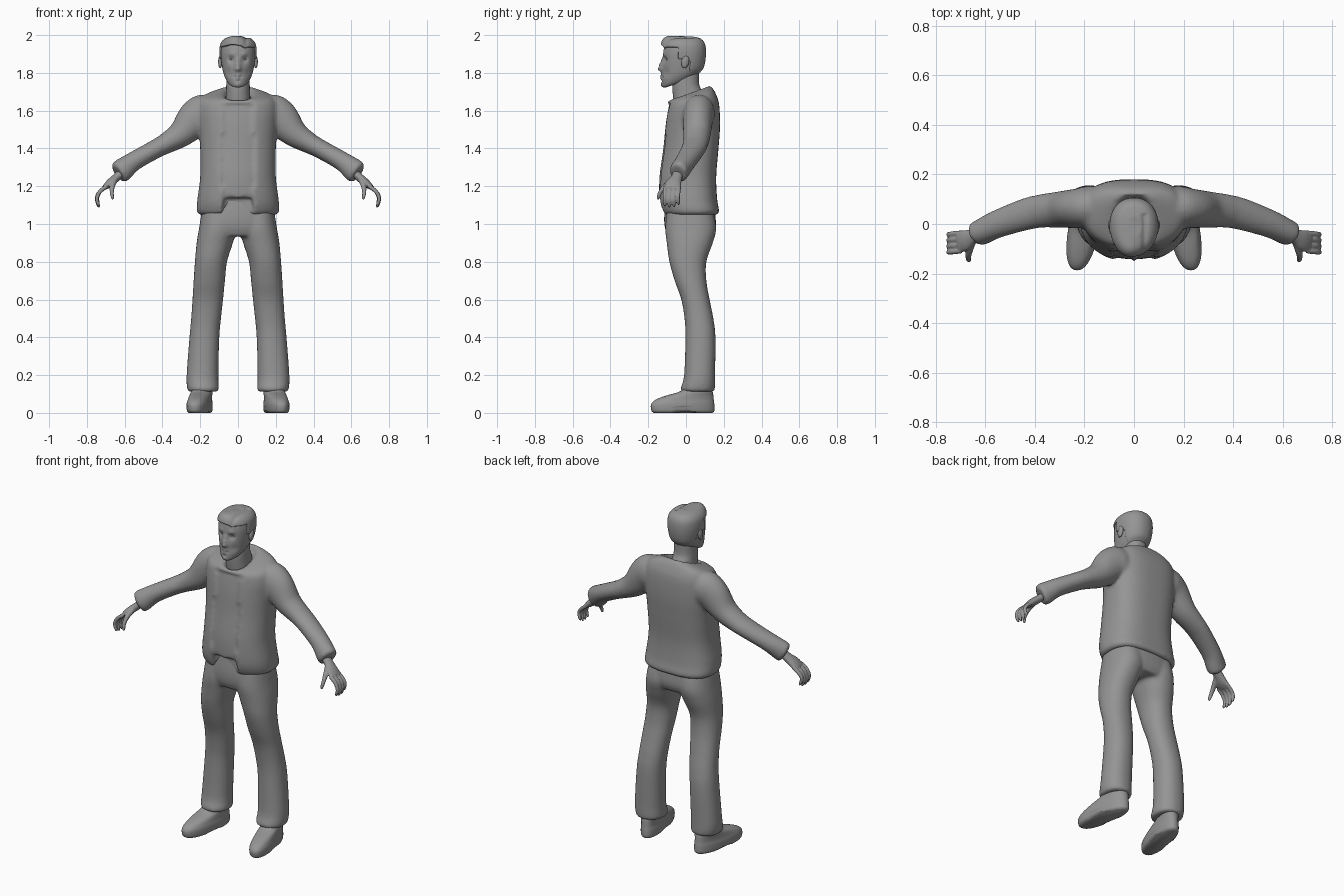
import bpy, bmesh
from math import cos, sin, pi, exp
from mathutils import Vector, Matrix

if "Cube" in bpy.data.objects:
    bpy.data.objects.remove(bpy.data.objects["Cube"])

grey = bpy.data.materials.new("plain grey")
grey.use_nodes = True
grey.diffuse_color = (0.3, 0.3, 0.3, 1)
grey.node_tree.nodes["Principled BSDF"].inputs["Base Color"].default_value = (0.3, 0.3, 0.3, 1)


def spline(keys, steps):
    """Smooth curve through tuples of any length."""
    vecs = [Vector(k) for k in keys]
    out = []
    for i in range(len(vecs) - 1):
        a, b = vecs[max(i - 1, 0)], vecs[i]
        c, d = vecs[i + 1], vecs[min(i + 2, len(vecs) - 1)]
        for s in range(steps):
            t = s / steps
            out.append(b + (c - a) * (t / 2) + (a * 2 - b * 5 + c * 4 - d) * (t * t / 2)
                       + (b * 3 - a - c * 3 + d) * (t ** 3 / 2))
    return out + [vecs[-1]]


def skin(bm, rings):
    """Closed surface through rings of points."""
    rows = [[bm.verts.new(p) for p in ring] for ring in rings]
    n = len(rows[0])
    for low, high in zip(rows, rows[1:]):
        for i in range(n):
            j = (i + 1) % n
            bm.faces.new((low[i], low[j], high[j], high[i]))
    bm.faces.new(rows[0])
    bm.faces.new(rows[-1])
    return [v for row in rows for v in row]


def power(value, p):
    return (1 if value > 0 else -1) * abs(value) ** (2 / p)


def stack(bm, keys, side=1, n=40, front=2.2, back=2.2, steps=6, grow=0):
    """Upright loft; each key is height, tilt, centre x, half width, front y, back y."""
    rings = []
    for z, tilt, x, w, yf, yb in spline(keys, steps):
        mid, half, ring = (yf + yb) / 2, (yb - yf) / 2 + grow, []
        for i in range(n):
            a = 2 * pi * i / n
            p = back if sin(a) > 0 else front
            u, v = power(cos(a), p), power(sin(a), p)
            ring.append((side * (x + (w + grow) * u), mid + half * v, z + tilt * v + grow))
        rings.append(ring)
    return skin(bm, rings)


def sweep(bm, keys, side=1, n=20, steps=5):
    """Loft along a path; each key is x, y, z, radius in height, radius in depth."""
    path = spline(keys, steps)
    rings = []
    for i, p in enumerate(path):
        t = (path[min(i + 1, len(path) - 1)] - path[max(i - 1, 0)])
        t = Vector(t[:3]).normalized()
        up = t.cross(Vector((0, 1, 0))).normalized()
        out = t.cross(up)
        ring = []
        for k in range(n):
            a = 2 * pi * k / n
            q = Vector(p[:3]) + up * (p[3] * cos(a)) + out * (p[4] * sin(a))
            ring.append((side * q.x, q.y, q.z))
        rings.append(ring)
    return skin(bm, rings)


def finish(name, bm, voxel=0, smooth=0):
    bmesh.ops.recalc_face_normals(bm, faces=bm.faces[:])
    for f in bm.faces:
        f.smooth = True
    mesh = bpy.data.meshes.new(name)
    bm.to_mesh(mesh)
    bm.free()
    mesh.materials.append(grey)
    obj = bpy.data.objects.new(name, mesh)
    bpy.context.collection.objects.link(obj)
    if voxel:
        blend = obj.modifiers.new("blend", 'REMESH')
        blend.mode, blend.voxel_size, blend.use_smooth_shade = 'VOXEL', voxel, True
    if smooth:
        relax = obj.modifiers.new("relax", 'SMOOTH')
        relax.factor, relax.iterations = 0.5, smooth
    return obj


def bump(verts, centre, radius, push):
    """Soft push, mirrored on both sides."""
    for v in verts:
        d = Vector((abs(v.co.x), v.co.y, v.co.z)) - Vector(centre)
        v.co.y += push * exp(-d.length_squared / radius ** 2)


# Jacket body with a notched hem and a recessed shirt panel
bm = bmesh.new()
body = stack(bm, [
    (1.05, 0, 0, .205, -.12, .165), (1.07, 0, 0, .218, -.135, .175),
    (1.13, 0, 0, .215, -.152, .165), (1.25, 0, 0, .2, -.152, .16),
    (1.4, 0, 0, .2, -.132, .172), (1.52, 0, 0, .207, -.12, .18),
    (1.61, .025, 0, .21, -.11, .175), (1.665, .03, 0, .19, -.1, .155),
    (1.69, .035, 0, .12, -.09, .135), (1.69, .04, 0, .078, -.075, .12),
    (1.66, .035, 0, .06, -.06, .1)], n=80, front=2.1, back=2.8)
for v in body:
    if v.co.y < 0 and abs(v.co.x) < .082 and v.co.z < 1.64:
        v.co.z = max(v.co.z, 1.14)
        v.co.y += .012
# Sleeves
for s in (1, -1):
    sweep(bm, [
        (.1, .07, 1.61, .07, .07), (.17, .068, 1.585, .105, .085),
        (.225, .063, 1.555, .1, .08), (.3, .058, 1.478, .072, .073),
        (.375, .052, 1.43, .056, .067), (.44, .038, 1.395, .05, .064),
        (.55, 0, 1.333, .051, .056), (.61, -.03, 1.288, .061, .052),
        (.628, -.038, 1.273, .06, .05), (.636, -.042, 1.267, .05, .042)], s, n=32)
finish("jacket", bm, .01, 4)

# Trousers
bm = bmesh.new()
stack(bm, [(1.17, 0, 0, .17, -.1, .14), (1.05, 0, 0, .195, -.115, .155),
           (.98, 0, 0, .2, -.112, .158), (.935, 0, 0, .19, -.095, .14)], back=2.6)
for s in (1, -1):
    stack(bm, [
        (1.08, 0, .1, .09, -.1, .14), (.98, 0, .106, .1, -.11, .16),
        (.9, 0, .123, .096, -.102, .142), (.8, 0, .143, .085, -.088, .108),
        (.7, 0, .152, .083, -.06, .108), (.6, 0, .16, .081, -.025, .125),
        (.5, 0, .169, .079, -.008, .145), (.4, 0, .178, .079, -.003, .156),
        (.2, 0, .188, .084, -.01, .154), (.13, 0, .185, .084, -.028, .153),
        (.112, 0, .184, .076, -.02, .145)], s)
finish("trousers", bm, .01, 4)

# Shoes, toes turned outwards
for s, label in ((1, "left"), (-1, "right")):
    bm = bmesh.new()
    shoe = stack(bm, [
        (0, 0, .2, .05, -.17, .14), (.012, 0, .2, .06, -.183, .15),
        (.045, 0, .2, .062, -.185, .15), (.07, 0, .2, .058, -.16, .147),
        (.09, 0, .2, .056, -.11, .145), (.115, 0, .2, .054, -.03, .14),
        (.15, 0, .2, .045, 0, .12)], s, front=2.3)
    for v in shoe:
        v.co.x -= s * .16 * v.co.y
        if v.co.z < .03 and -.06 < v.co.y < .04:
            v.co.z += .006
    finish(label + "_shoe", bm)

# Hands with four curled fingers and a thumb
for s, label in ((1, "left"), (-1, "right")):
    bm = bmesh.new()
    sweep(bm, [(.6, -.038, 1.285, .022, .028), (.645, -.05, 1.245, .022, .03),
               (.68, -.066, 1.215, .021, .042), (.708, -.073, 1.192, .013, .042)], s)
    for i in range(4):
        y, drop = -.108 + .024 * i, (.006, 0, .002, .014)[i]
        sweep(bm, [(.695, y, 1.2, .011, .011), (.732, y - .004, 1.17, .011, .011),
                   (.747, y - .006, 1.13 + drop, .01, .01), (.74, y - .004, 1.1 + drop, .009, .009),
                   (.733, y - .002, 1.087 + drop, .004, .004)], s, n=12)
    sweep(bm, [(.65, -.07, 1.235, .014, .016), (.665, -.112, 1.2, .014, .014),
               (.668, -.138, 1.165, .011, .011), (.664, -.146, 1.14, .009, .009),
               (.662, -.147, 1.13, .004, .004)], s, n=12)
    finish(label + "_hand", bm, .005, 2)

# Neck
bm = bmesh.new()
stack(bm, [(1.6, 0, 0, .07, -.06, .1), (1.69, 0, 0, .064, -.07, .09),
           (1.74, 0, 0, .062, -.07, .07), (1.82, 0, 0, .06, -.06, .07)])
finish("neck", bm)

# Head with sculpted face
skull = [
    (1.74, .018, 0, .028, -.108, 0), (1.748, .02, 0, .05, -.124, .03),
    (1.775, .015, 0, .068, -.128, .06), (1.81, .005, 0, .08, -.125, .084),
    (1.86, 0, 0, .089, -.122, .096), (1.91, 0, 0, .092, -.12, .099),
    (1.95, 0, 0, .085, -.11, .092), (1.975, 0, 0, .062, -.085, .07),
    (1.986, 0, 0, .025, -.04, .025)]
bm = bmesh.new()
head = stack(bm, skull, n=80, steps=9)
for centre, radius, push in (
        ((0, -.125, 1.822), .016, -.026), ((0, -.125, 1.845), .014, -.016),
        ((0, -.125, 1.868), .014, -.009), ((.034, -.11, 1.872), .018, .013),
        ((.032, -.112, 1.897), .015, -.006), ((.05, -.105, 1.8), .022, .006),
        ((0, -.128, 1.788), .014, -.007), ((.014, -.128, 1.778), .007, .006),
        ((0, -.128, 1.769), .011, -.006), ((0, -.128, 1.757), .009, .005),
        ((0, -.125, 1.738), .016, -.007)):
    bump(head, centre, radius, push)
finish("head", bm)

# Ears and eyes
for s, label in ((1, "left"), (-1, "right")):
    for part, place, size in (("ear", (.094, -.004, 1.858), (.011, .02, .034)),
                              ("eye", (.034, -.094, 1.872), (.013, .013, .008))):
        bm = bmesh.new()
        bmesh.ops.create_uvsphere(bm, u_segments=20, v_segments=12, radius=1)
        turn = Matrix.Rotation(-.2, 4, 'X') if part == "ear" else Matrix.Identity(4)
        spot = Matrix.Translation((s * place[0], place[1], place[2]))
        bmesh.ops.transform(bm, verts=bm.verts[:], matrix=spot @ turn @ Matrix.Diagonal((*size, 1)))
        finish(label + "_" + part, bm)

# Hair: a thick cap cut along the hairline, with a swept fringe and a side parting
bm = bmesh.new()
hair = stack(bm, skull, n=80, steps=9, grow=.007)


def has_hair(p):
    return (p.z > 1.938 or (p.y > -.04 and p.z > 1.875) or (p.y > .022 and p.z > 1.77))


bmesh.ops.delete(bm, geom=[f for f in bm.faces if not has_hair(f.calc_center_median())],
                 context='FACES')
for v in bm.verts:
    fringe = exp(-((v.co.x + .025) ** 2 + (v.co.y + .11) ** 2) / .003)
    v.co.y -= .012 * fringe
    v.co.z += .014 * fringe
    if v.co.z > 1.93 and v.co.y < .04:
        v.co.z -= .008 * exp(-((v.co.x - .042) / .01) ** 2)
cap = finish("hair", bm)
thick = cap.modifiers.new("thickness", 'SOLIDIFY')
thick.thickness, thick.offset = .016, -1
blend = cap.modifiers.new("blend", 'REMESH')
blend.mode, blend.voxel_size, blend.use_smooth_shade = 'VOXEL', .005, True
relax = cap.modifiers.new("relax", 'SMOOTH')
relax.factor, relax.iterations = 0.5, 3
